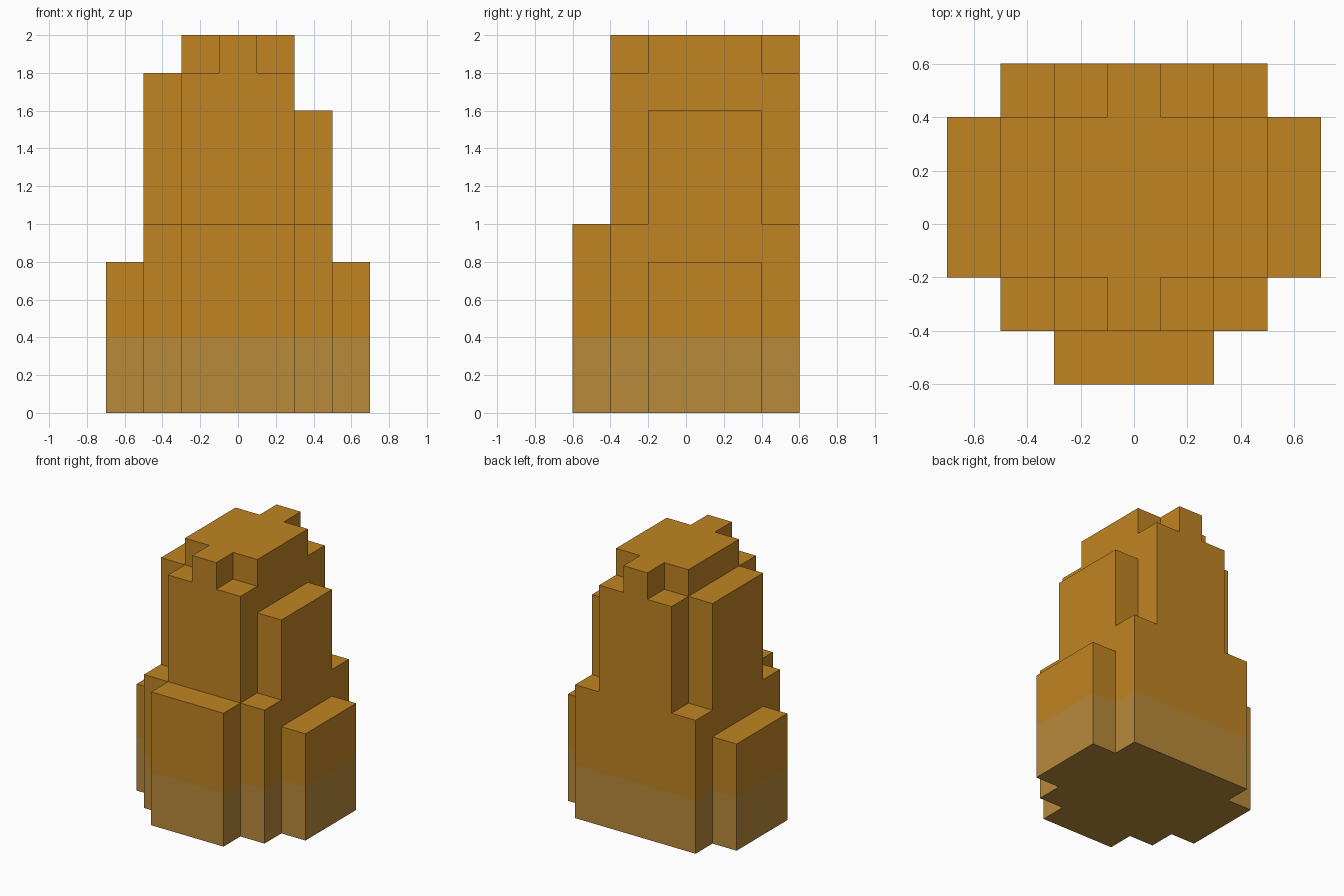
import bpy
import bmesh
from mathutils import Vector

cube = bpy.data.objects.get("Cube")
if cube:
    bpy.data.objects.remove(cube, do_unlink=True)

U = 0.2                                # block size
ORIGIN = Vector((-0.7, -0.6, 0.0))     # low corner of the block grid


def material(name, rgb):
    mat = bpy.data.materials.new(name)
    mat.use_nodes = True
    mat.diffuse_color = (*rgb, 1)
    mat.node_tree.nodes["Principled BSDF"].inputs["Base Color"].default_value = (*rgb, 1)
    return mat


amber = material("amber", (0.527, 0.231, 0.016))
pale_amber = material("pale_amber", (0.479, 0.254, 0.042))

# Upright pillars in blocks: x from, x to, y from, y to, height
PILLARS = [
    (2, 5, 1, 6, 9),      # core
    (2, 5, 2, 5, 10),     # crown
    (3, 4, 1, 6, 10),     # crown tabs, front and back
    (1, 2, 2, 5, 9),      # tall right buttress
    (5, 6, 2, 5, 8),      # tall left buttress
    (1, 6, 1, 6, 5),      # lower corners
    (2, 5, 0, 1, 5),      # front slab
    (0, 7, 2, 5, 4),      # low side slabs
]
filled = {(x, y, z)
          for x0, x1, y0, y1, h in PILLARS
          for x in range(x0, x1) for y in range(y0, y1) for z in range(h)}

# Outer skin: one square wherever a filled block meets air
bm = bmesh.new()
for block in filled:
    for axis in range(3):
        for side in (0, 1):
            beside = list(block)
            beside[axis] += 2 * side - 1
            if tuple(beside) in filled:
                continue
            corners = []
            for a, b in ((0, 0), (1, 0), (1, 1), (0, 1)):
                p = Vector(block)
                p[axis] += side
                p[(axis + 1) % 3] += a
                p[(axis + 2) % 3] += b
                corners.append(bm.verts.new(ORIGIN + p * U))
            face = bm.faces.new(corners if side else corners[::-1])
            # Pale band on the lowest two blocks
            face.material_index = 1 if block[2] < 2 else 0

# Weld the skin and merge flat areas, keeping the colour boundary
bmesh.ops.remove_doubles(bm, verts=bm.verts, dist=0.001)
bmesh.ops.dissolve_limit(bm, angle_limit=0.01, verts=bm.verts, edges=bm.edges,
                         delimit={'MATERIAL'})

mesh = bpy.data.meshes.new("stepped_block_tower")
bm.to_mesh(mesh)
bm.free()
mesh.materials.append(amber)
mesh.materials.append(pale_amber)
tower = bpy.data.objects.new("stepped_block_tower", mesh)
bpy.context.collection.objects.link(tower)
